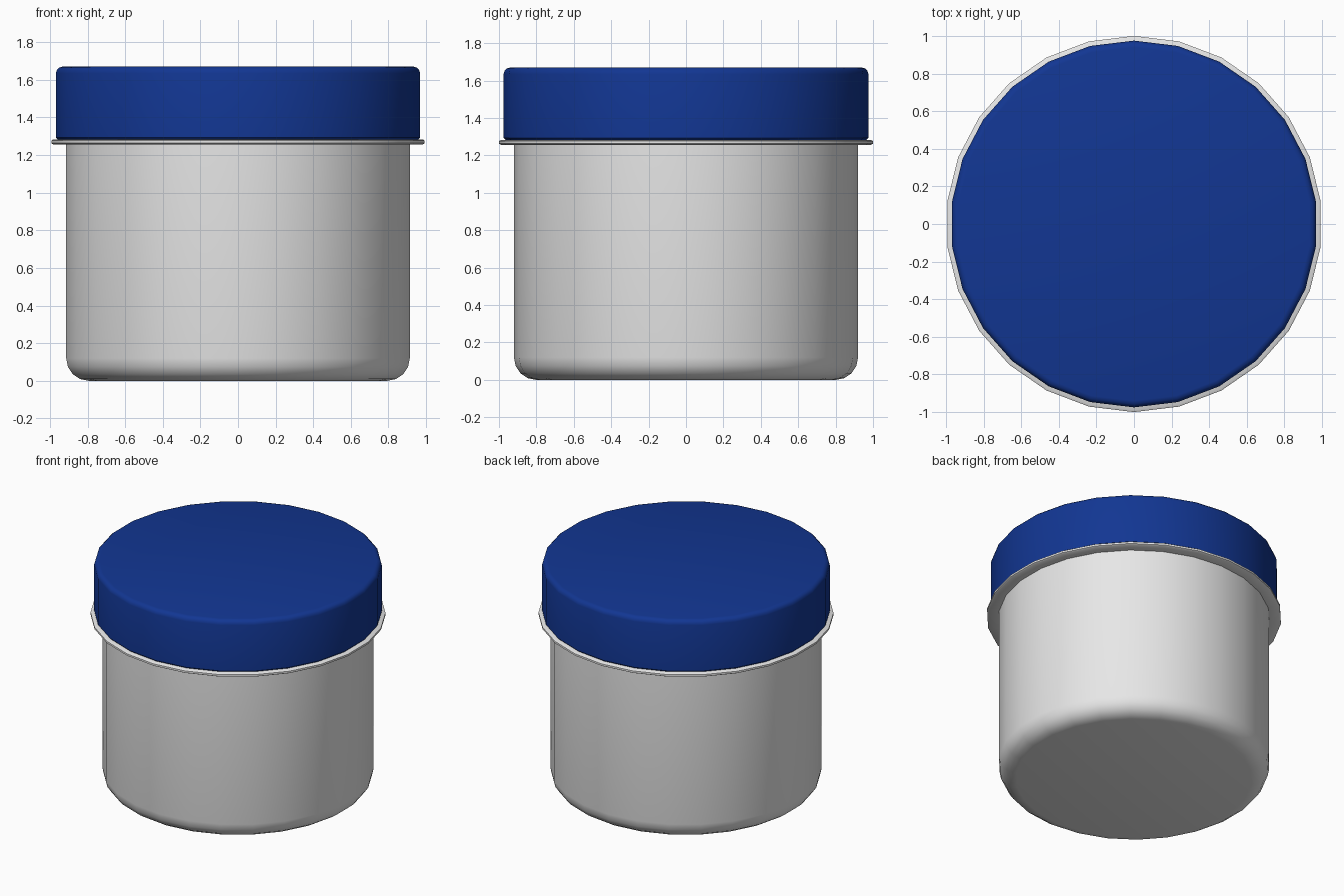
import bpy, bmesh, math

if "Cube" in bpy.data.objects:
    bpy.data.objects.remove(bpy.data.objects["Cube"])

SIDES = 26


def material(name, rgb):
    m = bpy.data.materials.new(name)
    m.diffuse_color = (*rgb, 1)
    m.use_nodes = True
    m.node_tree.nodes["Principled BSDF"].inputs["Base Color"].default_value = m.diffuse_color
    return m


def lathe(name, profile, mat):
    """Revolve (radius, z) points, listed bottom to top, and cap both ends."""
    bm = bmesh.new()
    rings = []
    for r, z in profile:
        angles = [math.pi / 2 + 2 * math.pi * i / SIDES for i in range(SIDES)]
        rings.append([bm.verts.new((r * math.cos(a), r * math.sin(a), z)) for a in angles])
    for low, high in zip(rings, rings[1:]):
        for i in range(SIDES):
            j = (i + 1) % SIDES
            bm.faces.new((low[i], low[j], high[j], high[i]))
    bm.faces.new(rings[0][::-1])
    bm.faces.new(rings[-1])
    mesh = bpy.data.meshes.new(name)
    bm.to_mesh(mesh)
    bm.free()
    mesh.materials.append(mat)
    obj = bpy.data.objects.new(name, mesh)
    bpy.context.collection.objects.link(obj)
    bpy.ops.object.select_all(action='DESELECT')
    obj.select_set(True)
    bpy.context.view_layer.objects.active = obj
    bpy.ops.object.shade_smooth_by_angle(angle=math.radians(40))
    return obj


def corner(r, z, size, start, end, steps):
    """Rounded corner: arc points around centre (r, z), angles in degrees."""
    arc = [math.radians(start + (end - start) * i / steps) for i in range(steps + 1)]
    return [(r + size * math.cos(a), z + size * math.sin(a)) for a in arc]


grey = material("light_grey_plastic", (0.8, 0.8, 0.8))
blue = material("dark_blue_plastic", (0.006, 0.037, 0.29))

# Jar body with rounded base
lathe("jar_body", corner(0.80, 0.12, 0.12, -90, 0, 4) + [(0.92, 1.27)], grey)

# Thin flange under the lid
lathe("flange", [(0.92, 1.257), (0.99, 1.257)] + [(1.0, 1.263), (1.0, 1.277)]
      + [(0.99, 1.283), (0.92, 1.283)], grey)

# Lid with rounded upper edge
lathe("lid", [(0.965, 1.283), (0.975, 1.293)] + corner(0.94, 1.635, 0.035, 0, 90, 3), blue)
